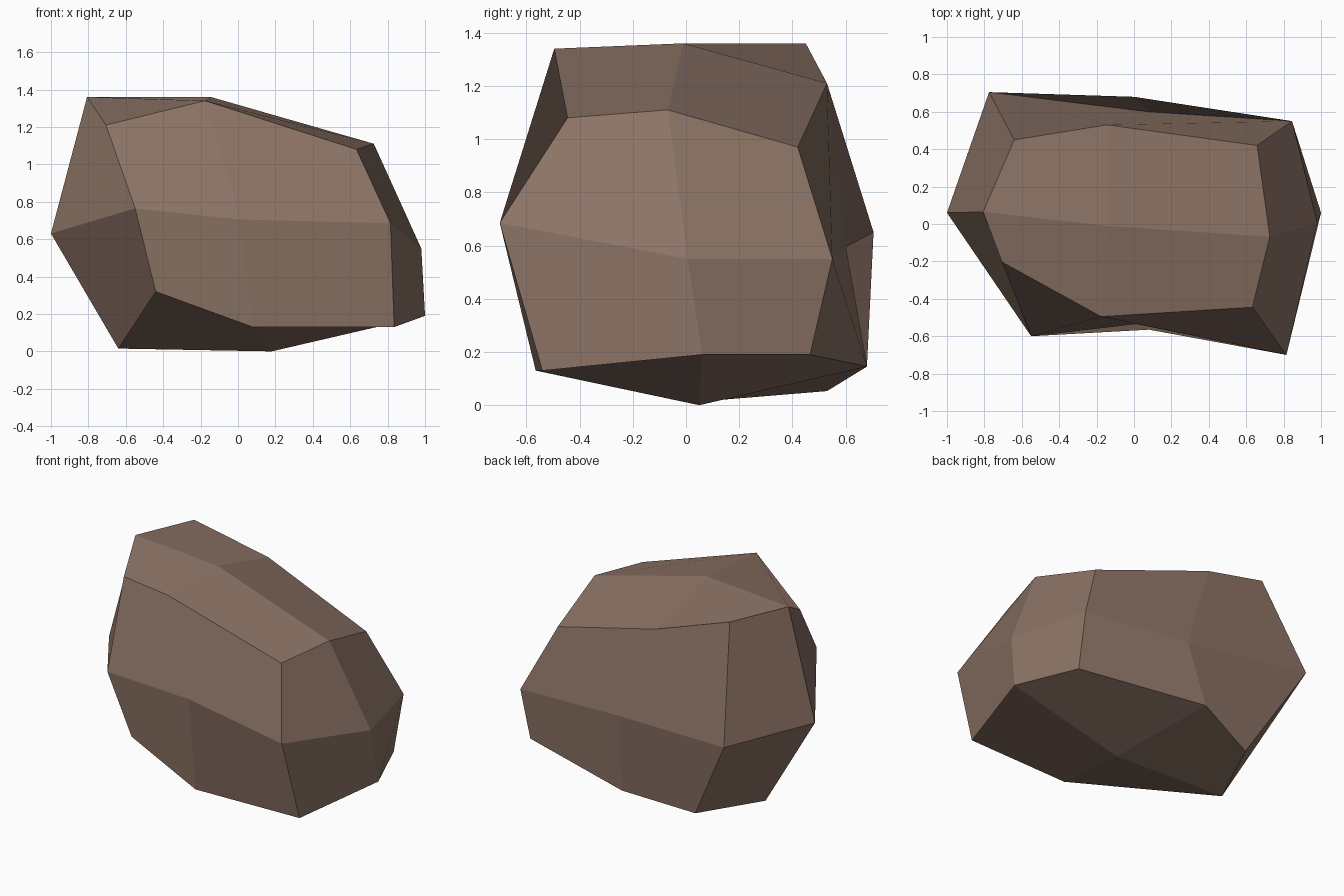
import bpy
import bmesh

# Remove the default cube
default_cube = bpy.data.objects.get("Cube")
if default_cube:
    bpy.data.objects.remove(default_cube, do_unlink=True)


def make_material(name, color):
    material = bpy.data.materials.new(name)
    material.use_nodes = True
    material.diffuse_color = color
    shader = next(n for n in material.node_tree.nodes if n.type == 'BSDF_PRINCIPLED')
    shader.inputs["Base Color"].default_value = color
    return material


# Three uneven rings around the stone, counter-clockwise from the front left corner
bottom_ring = [
    (-.44, -.50, .32), (.08, -.565, .13), (.835, -.54, .13), (1, .06, .19),
    (.83, .466, .19), (0, .68, .145), (-.44, .53, .053), (-.64, .07, .015),
]
middle_ring = [
    (-.55, -.6, .765), (.01, -.535, .705), (.815, -.7, .685), (.98, .007, .55),
    (.845, .55, .55), (.075, .6, .595), (-.775, .705, .65), (-1, .06, .63),
]
top_ring = [
    (-.706, -.203, 1.21), (-.176, -.495, 1.34), (.633, -.445, 1.08), (.726, -.068, 1.11),
    (.658, .42, .97), (-.145, .53, 1.21), (-.64, .45, 1.36), (-.807, .065, 1.36),
]
bottom_centre = (.18, .05, 0)
top_centre = (-.145, -.01, 1.36)


def build_stone(name, material):
    bm = bmesh.new()
    rings = [[bm.verts.new(p) for p in ring]
             for ring in (bottom_ring, middle_ring, top_ring)]
    count = len(bottom_ring)

    # Side facets, each starting at a mid-edge point so its fold cuts off the corner
    for level, (lower, upper) in enumerate(zip(rings, rings[1:])):
        for i in range(count):
            j = (i + 1) % count
            facet = [lower[i], lower[j], upper[j], upper[i]]
            if (i + level) % 2 == 0:
                facet = facet[1:] + facet[:1]
            bm.faces.new(facet)

    # Cap facets: one per corner around each centre
    under, crown = bm.verts.new(bottom_centre), bm.verts.new(top_centre)
    for corner in range(0, count, 2):
        low, high = rings[0], rings[-1]
        bm.faces.new((low[corner - 1], under, low[corner + 1], low[corner]))
        bm.faces.new((high[corner - 1], high[corner], high[corner + 1], crown))

    mesh = bpy.data.meshes.new(name)
    bm.to_mesh(mesh)
    bm.free()
    mesh.materials.append(material)
    stone = bpy.data.objects.new(name, mesh)
    bpy.context.collection.objects.link(stone)


build_stone("boulder", make_material("brown_stone", (.26, .17, .13, 1)))
